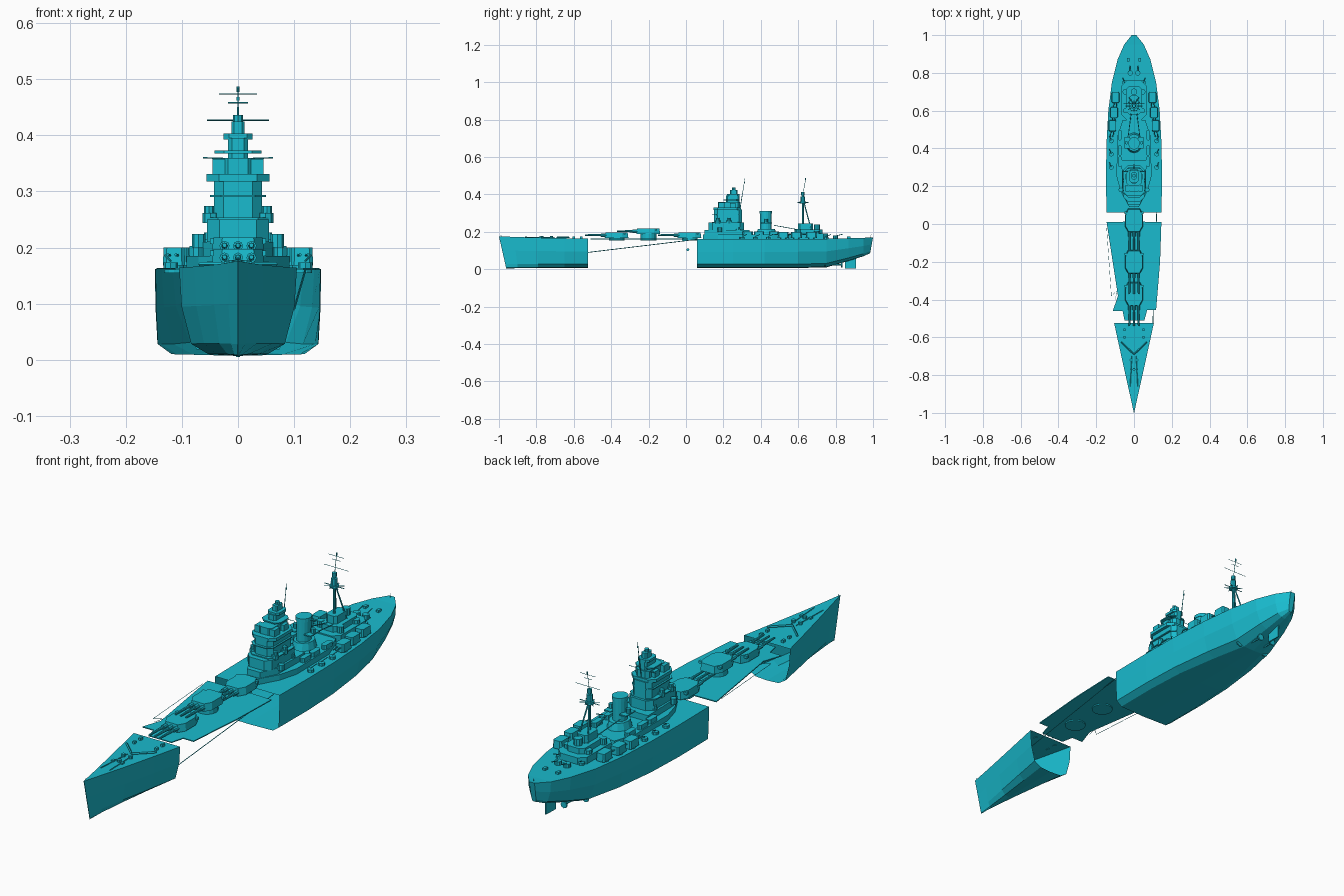
import bpy, bmesh, math
from mathutils import Vector

mat = bpy.data.materials.new("teal_paint")
mat.diffuse_color = (0.01, 0.5, 0.62, 1)

def add(name, verts, faces):
    me = bpy.data.meshes.new(name)
    me.from_pydata(verts, [], faces)
    bm = bmesh.new(); bm.from_mesh(me)
    bmesh.ops.recalc_face_normals(bm, faces=bm.faces)
    bm.to_mesh(me); bm.free()
    me.materials.append(mat)
    ob = bpy.data.objects.new(name, me)
    bpy.context.collection.objects.link(ob)
    return ob

def prism(name, pts, z0, z1, s=1.0):
    """Outline extruded upwards, top scaled by s about its centre."""
    n = len(pts)
    cx, cy = sum(p[0] for p in pts) / n, sum(p[1] for p in pts) / n
    v = [(x, y, z0) for x, y in pts]
    v += [(cx + (x - cx) * s, cy + (y - cy) * s, z1) for x, y in pts]
    f = [list(range(n)), list(range(n, 2 * n))]
    f += [(i, (i + 1) % n, n + (i + 1) % n, n + i) for i in range(n)]
    return add(name, v, f)

def box(name, x, y, w, l, z0, z1, s=1.0):
    return prism(name, [(x - w/2, y - l/2), (x + w/2, y - l/2), (x + w/2, y + l/2), (x - w/2, y + l/2)], z0, z1, s)

def chamfer(name, w, y0, y1, z0, z1, c=0.3, s=1.0, x=0):
    """Eight-sided block, w = half width, c = corner cut."""
    a, b = w * (1 - c), min(w * c, (y1 - y0) * 0.4)
    return prism(name, [(x - a, y0), (x + a, y0), (x + w, y0 + b), (x + w, y1 - b),
                        (x + a, y1), (x - a, y1), (x - w, y1 - b), (x - w, y0 + b)], z0, z1, s)

def cyl(name, x, y, r, z0, z1, s=1.0, n=12, sy=1.0):
    t = [2 * math.pi * i / n for i in range(n)]
    return prism(name, [(x + r * math.cos(a), y + sy * r * math.sin(a)) for a in t], z0, z1, s)

def rod(name, p, q, r, n=6, r2=None):
    p, q = Vector(p), Vector(q)
    m = (q - p).to_track_quat('Z', 'Y')
    v = []
    for c, k in ((p, r), (q, r2 or r)):
        v += [c + m @ Vector((k * math.cos(2*math.pi*i/n), k * math.sin(2*math.pi*i/n), 0)) for i in range(n)]
    f = [list(range(n)), list(range(n, 2 * n))]
    f += [(i, (i + 1) % n, n + (i + 1) % n, n + i) for i in range(n)]
    return add(name, v, f)

def hull(name, stations, bilge, cap_end):
    """Loft of sections (y_top, y_bottom, top half width, deck z, bottom half width, bottom z)."""
    v, f = [], []
    for yt, yb, tw, zd, bw, zb in stations:
        h = zd - zb
        half = [(tw, 1), (bw + (tw - bw) * 0.9, 0.55), (bw + (tw - bw) * bilge, 0.12), (bw * 0.85, 0)]
        ring = half + [(0, -0.02)] + [(-x, t) for x, t in reversed(half)]
        v += [(x, yb + (yt - yb) * t, zb + h * t) for x, t in ring]
    n = 9
    for k in range(len(stations) - 1):
        f += [(k*n + i, k*n + (i+1) % n, (k+1)*n + (i+1) % n, (k+1)*n + i) for i in range(n)]
    if cap_end:
        f.append([(len(stations) - 1) * n + i for i in range(n)])
    return add(name, v, f)

# Two open-ended hull pieces
hull("bow_hull", [(-.525, -.525, .105, .164, .062, .01), (-.65, -.65, .078, .166, .043, .01),
                  (-.8, -.79, .045, .169, .022, .01), (-.92, -.9, .018, .173, .008, .009),
                  (-1, -.962, .001, .176, .001, .008)], .5, True)
hull("stern_hull", [(.06, .06, .146, .162, .138, .01), (.25, .25, .148, .162, .139, .01),
                    (.42, .42, .146, .162, .128, .01), (.6, .6, .136, .162, .095, .01),
                    (.75, .75, .117, .163, .055, .013), (.87, .87, .087, .166, .035, .047),
                    (.95, .95, .052, .168, .022, .072), (1, .985, .012, .171, .008, .088)], .5, True)
# Loose middle deck with its torn edges
prism("middle_deck", [(-.145, .01), (-.055, .012), (.055, .012), (.145, .01), (.138, -.2), (.117, -.455),
                      (.07, -.455), (.055, -.51), (-.05, -.51), (-.06, -.46), (-.112, -.46), (-.085, -.38)], .16, .164)
rod("torn_side_strip", (.1, -.525, .09), (.12, .06, .16), .002, 4)
for i, (a, b) in enumerate([((-.145, -.02), (-.12, -.38)), ((-.12, -.38), (-.06, -.33)), ((-.1, -.4), (-.06, -.25))]):
    rod(f"torn_sliver_{i}", (*a, .163), (*b, .163), .001, 3)
rod("loose_part", (-.01, .01, .105), (.01, .01, .105), .008)

# Three main turrets with triple guns
for k, (y, z) in enumerate([(-.37, .167), (-.2, .188), (.02, .167)]):
    cyl(f"barbette_{k}", 0, y, .042, .155, z, n=16)
    prism(f"main_turret_{k}", [(-.03, y - .065), (.03, y - .065), (.047, y - .035), (.047, y + .03),
                               (.032, y + .062), (-.032, y + .062), (-.047, y + .03), (-.047, y - .035)], z, z + .03, .93)
    box(f"rangefinder_{k}", 0, y + .04, .1, .012, z + .018, z + .028)
    for x in (-.024, 0, .024):
        rod(f"gun_{k}", (x, y - .055, z + .015), (x, y - .17, z + .016), .0065, 8, .004)
        rod(f"gun_collar_{k}", (x, y - .05, z + .015), (x, y - .085, z + .015), .009, 8)

# Forecastle fittings
for s in (-1, 1):
    rod("breakwater", (0, -.69, .17), (s * .068, -.625, .17), .004, 4)
    rod("anchor_chain", (s * .012, -.7, .169), (s * .02, -.86, .172), .002, 4)
    cyl("capstan", s * .016, -.72, .008, .165, .178, n=8)
    for y in (-.56, -.6, -.78):
        box("deck_vent", s * (.05 if y > -.7 else .02), y, .01, .014, .163, .175)
cyl("centre_capstan", 0, -.77, .008, .165, .178, n=8)
rod("bow_flagstaff", (0, -.985, .17), (0, -.99, .183), .001, 4)

# Long deckhouse below the tower, funnel and aft works
prism("deckhouse", [(-.025, .09), (.025, .09), (.07, .17), (.092, .25), (.09, .46), (.06, .55),
                    (-.06, .55), (-.09, .46), (-.092, .25), (-.07, .17)], .16, .185)
prism("upper_deckhouse", [(-.03, .1), (.03, .1), (.062, .17), (.066, .34), (-.066, .34), (-.062, .17)], .185, .21)

# Bridge tower, tier by tier: half width, y0, y1, z0, z1
for i, (w, a, b, z0, z1) in enumerate([(.055, .12, .31, .21, .25), (.043, .15, .3, .25, .32), (.056, .147, .295, .318, .331),
        (.03, .17, .29, .331, .36), (.042, .2, .285, .368, .373), (.018, .215, .285, .36, .395),
        (.026, .22, .285, .393, .403), (.012, .235, .275, .403, .425)]):
    chamfer(f"tower_tier_{i}", w, a, b, z0, z1, .4)
for z, w in ((.25, .06), (.29, .05)):
    chamfer("tower_gallery", w, .14, .3, z, z + .004, .4)
cyl("tower_director", 0, .255, .009, .425, .436, n=8)
for s in (-1, 1):
    box("tower_director_box", s * .034, .19, .022, .035, .331, .358)
    box("tower_director_box_rear", s * .034, .25, .02, .03, .331, .355)
    for y, z in ((.17, .262), (.23, .262), (.28, .215)):
        cyl("tower_sponson", s * .049, y, .014, z - .018, z, n=8)
        cyl("sponson_gun_shield", s * .052, y, .009, z, z + .012, n=8)
    rod("tower_yard", (0, .28, .358), (s * .062, .28, .36), .0012, 4)
    for x in (.025, .07):
        cyl("small_director", s * x, .125 + x * .8, .012, .2, .224, n=8)
rod("tower_mast", (0, .29, .33), (0, .315, .485), .0025, 6, .001)
cyl("mast_aerial", 0, .314, .003, .462, .468, n=6)

# Funnel with cap and platform
cyl("funnel", 0, .427, .027, .18, .305, n=16, sy=1.15)
cyl("funnel_cap", 0, .427, .03, .297, .311, n=16, sy=1.1)
cyl("funnel_base", 0, .43, .045, .185, .215, .85, 12, 1.2)
for s in (-1, 1):
    box("funnel_searchlight_platform", s * .035, .43, .03, .06, .245, .25)
    cyl("searchlight", s * .04, .43, .009, .25, .268, n=8)

# Boats, light gun mounts, secondary turrets
for s in (-1, 1):
    for y in (.33, .39, .47):
        chamfer("ship_boat", .011, y - .027, y + .027, .185, .203, .6, x=s * .075)
    for k, y in enumerate((.52, .59, .67)):
        x = s * (.114 - .008 * k)
        cyl("secondary_barbette", x, y, .018, .155, .17, n=12)
        chamfer("secondary_turret", .02, y - .03, y + .03, .168, .2, .3, .92, x)
        for d in (-.007, .007):
            rod("secondary_gun", (x + d, y - .02, .186), (x + d + s * .004, y - .06, .187), .0025)
    for y in (.3, .37, .44, .75):
        cyl("light_gun_tub", s * (.12 if y < .7 else .05), y, .013, .16, .173, n=8)
        rod("light_gun", (s * (.12 if y < .7 else .05), y, .176), (s * (.13 if y < .7 else .06), y + .025, .186), .002)

# Aft superstructure
chamfer("aft_deckhouse", .065, .55, .76, .16, .19, .4)
chamfer("aft_upper_house", .042, .58, .73, .19, .213, .4)
chamfer("aft_control", .024, .6, .68, .213, .245, .4)
cyl("aft_director", 0, .7, .017, .213, .24, n=10)
for s in (-1, 1):
    cyl("aft_gun_tub", s * .045, .7, .016, .19, .205, n=10)
    cyl("aft_gun_tub_front", s * .045, .6, .014, .19, .215, n=10)
    cyl("quarterdeck_gun", s * .02, .8, .014, .162, .18, n=10)
    rod("quarterdeck_barrel", (s * .02, .8, .178), (s * .022, .84, .188), .002)
    rod("mast_leg", (s * .025, .67, .21), (0, .63, .36), .003)
    rod("derrick", (s * .012, .61, .21), (s * .03, .47, .235), .002)
    box("deck_locker", s * .03, .87, .012, .018, .163, .175)

# Main mast with platforms and yards
rod("main_mast", (0, .625, .2), (0, .625, .41), .005, 8)
rod("topmast", (0, .627, .41), (0, .64, .485), .0012, 5)
cyl("mast_platform", 0, .625, .018, .352, .362, n=10)
cyl("mast_lookout", 0, .625, .012, .362, .39, n=8)
cyl("mast_aerial_box", 0, .625, .009, .395, .412, n=8)
for i in range(4):
    a = i * math.pi / 4
    dx, dy = .045 * math.cos(a), .03 * math.sin(a)
    rod("mast_spoke", (-dx, .625 - dy, .357), (dx, .625 + dy, .357), .0018, 4)
for w, z in ((.055, .427), (.018, .458), (.034, .474)):
    rod("mast_yard", (-w, .637, z), (w, .637, z), .001, 4)
cyl("masthead", 0, .64, .003, .477, .487, n=6)

# Rudder, shafts, propellers, stern flagstaff
prism("rudder", [(-.004, .85), (.004, .85), (.002, .91), (-.002, .91)], .005, .066)
for s in (-1, 1):
    for x, y in ((.03, .83), (.065, .74)):
        rod("propeller_shaft", (s * x * 1.1, y - .2, .022), (s * x, y, .024), .004)
        rod("propeller", (s * x, y, .024), (s * x, y + .006, .024), .014, 8)
rod("stern_flagstaff", (0, .985, .168), (0, .99, .185), .001, 4)
